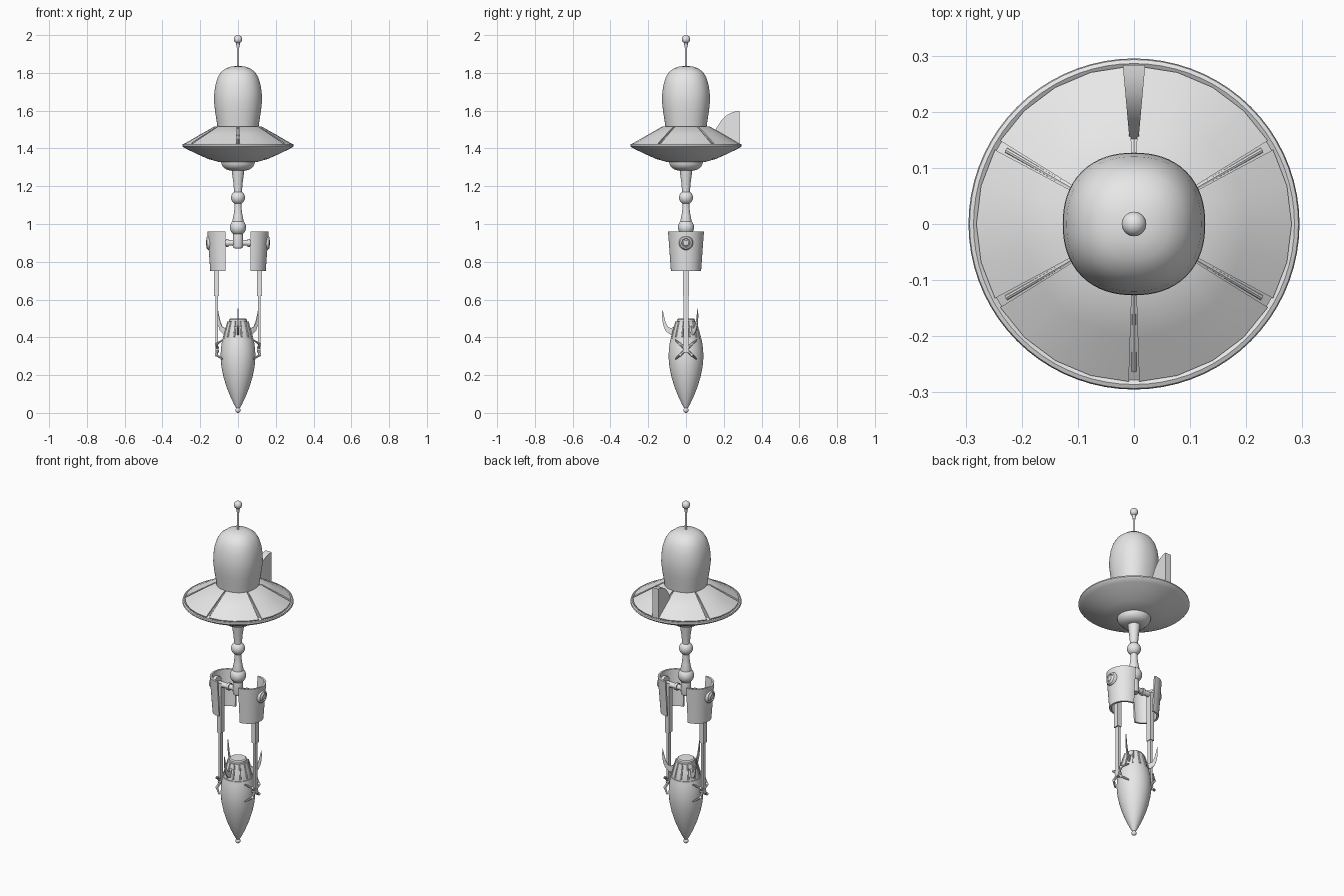
import bpy, bmesh, math
from mathutils import Vector, Matrix

cube = bpy.data.objects.get("Cube")
if cube:
    bpy.data.objects.remove(cube, do_unlink=True)

grey = bpy.data.materials.new("light_grey")
grey.use_nodes = True
grey.diffuse_color = (0.8, 0.8, 0.8, 1)
grey.node_tree.nodes["Principled BSDF"].inputs["Base Color"].default_value = (0.8, 0.8, 0.8, 1)


def finish(name, bm, angle=35):
    bmesh.ops.remove_doubles(bm, verts=bm.verts, dist=1e-5)
    bmesh.ops.recalc_face_normals(bm, faces=bm.faces)
    me = bpy.data.meshes.new(name)
    bm.to_mesh(me)
    bm.free()
    me.materials.append(grey)
    ob = bpy.data.objects.new(name, me)
    bpy.context.collection.objects.link(ob)
    bpy.ops.object.select_all(action='DESELECT')
    ob.select_set(True)
    bpy.context.view_layer.objects.active = ob
    bpy.ops.object.shade_smooth_by_angle(angle=math.radians(angle))
    return ob


def revolve(name, prof, segs=48, square=2.0, matrix=None):
    """Full turn of an (r, z) profile; square > 2 gives a squarish section."""
    bm = bmesh.new()
    rings = []
    for r, z in prof:
        ring = []
        for i in range(segs):
            c, s = math.cos(math.tau * i / segs), math.sin(math.tau * i / segs)
            k = r / (abs(c) ** square + abs(s) ** square) ** (1 / square)
            ring.append(bm.verts.new((k * c, k * s, z)))
        rings.append(ring)
    for a, b in zip(rings, rings[1:]):
        for i in range(segs):
            j = (i + 1) % segs
            bm.faces.new((a[i], a[j], b[j], b[i]))
    bm.faces.new(rings[0])
    bm.faces.new(rings[-1])
    bmesh.ops.dissolve_degenerate(bm, dist=1e-6, edges=bm.edges)
    if matrix:
        bm.transform(matrix)
    return finish(name, bm)


def wedge(name, loop, start, end, segs, centre=(0, 0, 0)):
    """Partial turn of a closed (r, z) loop with capped ends, angles in degrees."""
    bm = bmesh.new()
    rings = []
    for i in range(segs + 1):
        a = math.radians(start + (end - start) * i / segs)
        rings.append([bm.verts.new((r * math.cos(a), r * math.sin(a), z)) for r, z in loop])
    n = len(loop)
    for a, b in zip(rings, rings[1:]):
        for i in range(n):
            j = (i + 1) % n
            bm.faces.new((a[i], a[j], b[j], b[i]))
    bm.faces.new(rings[0])
    bm.faces.new(rings[-1])
    bm.transform(Matrix.Translation(centre))
    return finish(name, bm)


def rod(name, p, q, r1, r2, segs=16):
    p, q = Vector(p), Vector(q)
    bm = bmesh.new()
    rot = (q - p).to_track_quat('Z', 'Y').to_matrix().to_4x4()
    bmesh.ops.create_cone(bm, cap_ends=True, segments=segs, radius1=r1, radius2=r2,
                          depth=(q - p).length, matrix=Matrix.Translation((p + q) / 2) @ rot)
    return finish(name, bm)


def ball(name, centre, r):
    bm = bmesh.new()
    bmesh.ops.create_uvsphere(bm, u_segments=24, v_segments=14, radius=r,
                              matrix=Matrix.Translation(centre))
    return finish(name, bm)


def box(name, centre, size):
    bm = bmesh.new()
    bmesh.ops.create_cube(bm, size=1, matrix=Matrix.Translation(centre) @ Matrix.Diagonal((*size, 1)))
    return finish(name, bm)


def fin(name, outline, widths, degrees):
    """Upright fin from an (r, z) outline; half width runs linearly with r."""
    (ra, wa), (rb, wb) = widths
    bm = bmesh.new()
    sides = []
    for s in (-1, 1):
        sides.append([bm.verts.new((r, s * (wa + (wb - wa) * (r - ra) / (rb - ra)), z))
                      for r, z in outline])
    a, b = sides
    for i in range(len(outline)):
        j = (i + 1) % len(outline)
        bm.faces.new((a[i], a[j], b[j], b[i]))
    bm.faces.new(a)
    bm.faces.new(b)
    bm.transform(Matrix.Rotation(math.radians(degrees), 4, 'Z'))
    return finish(name, bm)


# Antenna
rod("antenna_rod", (0, 0, 1.82), (0, 0, 1.97), 0.006, 0.006)
rod("antenna_collar", (0, 0, 1.935), (0, 0, 1.965), 0.007, 0.012)
ball("antenna_ball", (0, 0, 1.978), 0.022)

# Dome
revolve("dome", [(0.108, 1.505), (0.114, 1.55), (0.122, 1.6), (0.127, 1.65), (0.126, 1.69),
                 (0.12, 1.735), (0.108, 1.775), (0.09, 1.805), (0.063, 1.825), (0.034, 1.834),
                 (0, 1.837)], 64, 2.25)

# Saucer
revolve("saucer", [(0.03, 1.325), (0.1, 1.328), (0.16, 1.345), (0.22, 1.372), (0.27, 1.396),
                   (0.288, 1.406), (0.295, 1.414), (0.293, 1.422), (0.286, 1.425),
                   (0.278, 1.42), (0.2, 1.465), (0.13, 1.504), (0.11, 1.508), (0, 1.508)], 72)
for i in range(6):
    gap = 1.9
    wedge("saucer_panel", [(0.275, 1.41), (0.281, 1.427), (0.2, 1.474), (0.125, 1.516),
                           (0.1, 1.516), (0.1, 1.49), (0.2, 1.45)],
          30 + 60 * i + gap, 90 + 60 * i - gap, 4)
for i in range(6):
    a = math.radians(30 + 60 * i)
    d = Vector((math.cos(a), math.sin(a), 0))
    rod("panel_rib", d * 0.12 + Vector((0, 0, 1.506)), d * 0.262 + Vector((0, 0, 1.428)),
        0.004, 0.005, 8)
fin("tail_fin", [(0.15, 1.49), (0.165, 1.513), (0.185, 1.545), (0.21, 1.572), (0.235, 1.587),
                 (0.262, 1.596), (0.283, 1.598), (0.283, 1.425), (0.265, 1.42)],
    ((0.15, 0.008), (0.283, 0.02)), 90)

# Underside hub and neck
revolve("hub", [(0.09, 1.335), (0.088, 1.318), (0.08, 1.302), (0.064, 1.29), (0.045, 1.284),
                (0.03, 1.283)])
revolve("neck_upper", [(0.034, 1.29), (0.032, 1.27), (0.025, 1.22), (0.02, 1.165), (0.02, 1.14)], 24)
ball("neck_joint", (0, 0, 1.14), 0.037)
revolve("neck_lower", [(0.018, 1.13), (0.018, 1.09), (0.023, 1.05), (0.029, 1.02), (0.029, 1.0)], 24)
ball("hip_joint", (0, 0, 0.982), 0.043)
revolve("hip_post", [(0.022, 0.97), (0.026, 0.94), (0.028, 0.885), (0.024, 0.872), (0, 0.87)], 24)
rod("hip_axle", (-0.15, 0, 0.9), (0.15, 0, 0.9), 0.015, 0.015)

# Guards, legs and claws on both sides
for side, s in (("left", 1), ("right", -1)):
    mid = 0 if s > 0 else 180
    wedge(side + "_guard", [(0.095, 0.96), (0.08, 0.752), (0.069, 0.752), (0.084, 0.96)],
          mid - 90, mid + 90, 24, (s * 0.067, 0, 0))
    revolve(side + "_knob", [(0.038, 0.13), (0.038, 0.155), (0.032, 0.165), (0.024, 0.168),
                             (0.02, 0.164), (0.014, 0.169), (0, 0.17)], 24,
            matrix=Matrix.Translation((0, 0, 0.9)) @ Matrix.Rotation(s * math.pi / 2, 4, 'Y'))
    rod(side + "_axle_collar", (s * 0.05, 0, 0.9), (s * 0.064, 0, 0.9), 0.021, 0.021)
    box(side + "_upper_leg", (s * 0.113, 0, 0.765), (0.026, 0.032, 0.29))
    box(side + "_lower_leg", (s * 0.112, 0, 0.49), (0.014, 0.024, 0.3))
    rod(side + "_wrist", (s * 0.1, 0, 0.335), (s * 0.12, 0, 0.335), 0.016, 0.016)
    for u in (-1, 1):
        for v in (-1, 1):
            knee = (s * 0.115, u * 0.03, 0.335 + v * 0.028)
            tip = (s * 0.083, u * 0.056, 0.335 + v * 0.05)
            rod(side + "_claw_base", (s * 0.108, 0, 0.335), knee, 0.008, 0.007, 8)
            rod(side + "_claw_tip", knee, tip, 0.007, 0.004, 8)
            ball(side + "_claw_knuckle", knee, 0.008)

# Rocket
ball("rocket_tip", (0, 0, 0.014), 0.014)
revolve("rocket_body", [(0.006, 0.02), (0.02, 0.043), (0.04, 0.085), (0.06, 0.135), (0.077, 0.19),
                        (0.088, 0.245), (0.092, 0.29), (0.091, 0.335), (0.086, 0.37),
                        (0.081, 0.395), (0.074, 0.395)])
revolve("rocket_tail", [(0.077, 0.39), (0.077, 0.4), (0.068, 0.435), (0.054, 0.485),
                        (0.048, 0.485), (0.047, 0.495), (0.04, 0.5), (0, 0.5)])
for i in range(12):
    a = math.radians(30 * i + 15)
    d = Vector((math.cos(a), math.sin(a), 0))
    rod("tail_rib", d * 0.077 + Vector((0, 0, 0.402)), d * 0.054 + Vector((0, 0, 0.485)),
        0.005, 0.004, 8)
for i in range(3):
    fin("rocket_fin", [(0.06, 0.46), (0.077, 0.448), (0.095, 0.455), (0.108, 0.48), (0.118, 0.52),
                       (0.125, 0.552), (0.127, 0.51), (0.122, 0.47), (0.11, 0.437),
                       (0.09, 0.418), (0.07, 0.41)],
        ((0.06, 0.005), (0.127, 0.002)), 30 + 120 * i)
